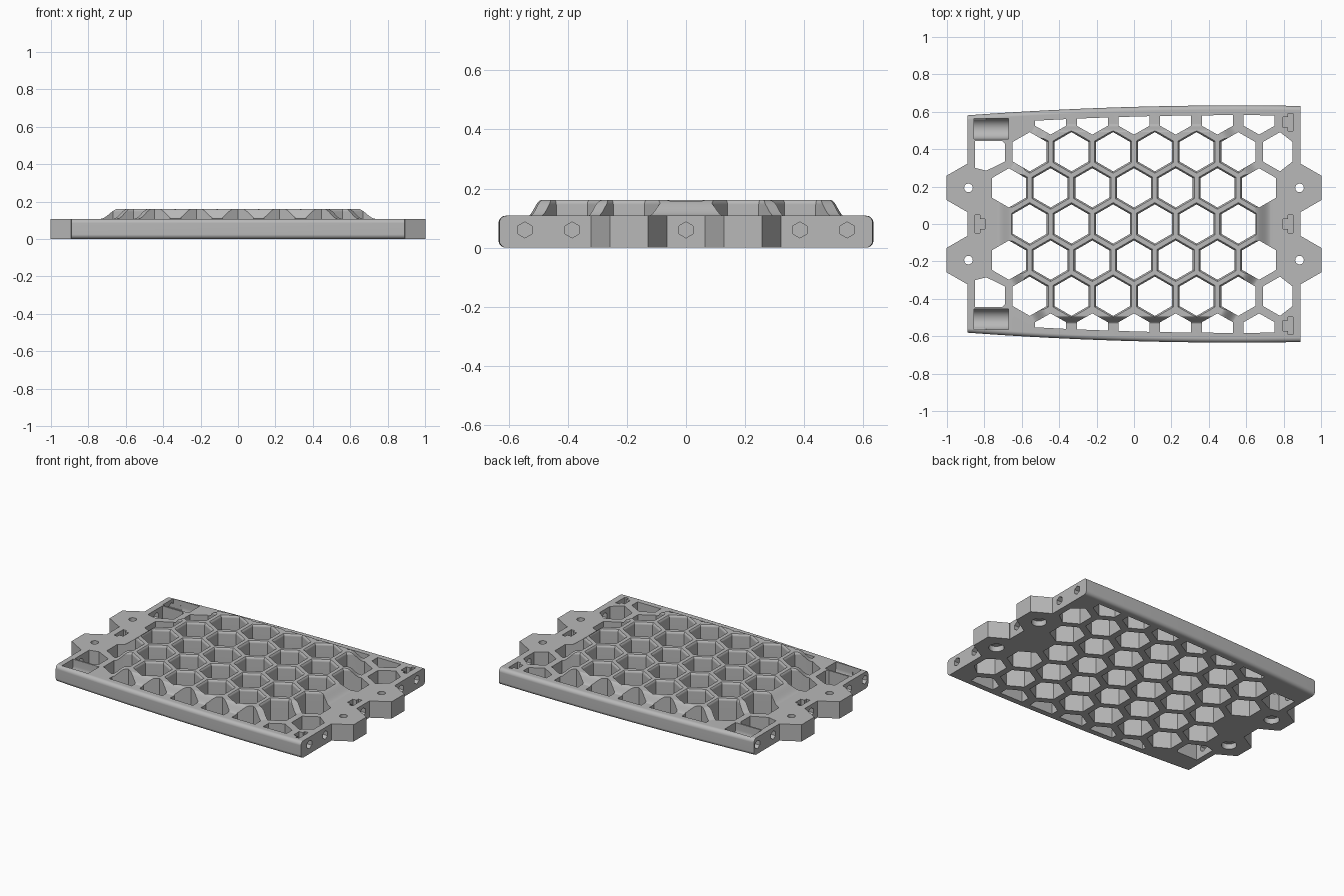
import bpy, bmesh, math

if "Cube" in bpy.data.objects:
    bpy.data.objects.remove(bpy.data.objects["Cube"])

P = 0.223                      # honeycomb pitch
ROW = P * math.sqrt(3) / 2     # row spacing
TOP, PEAK = 0.108, 0.162       # plate and raised-field heights

grey = bpy.data.materials.new("grey_plastic")
grey.diffuse_color = (0.48, 0.48, 0.48, 1)
grey.use_nodes = True
grey.node_tree.nodes["Principled BSDF"].inputs["Base Color"].default_value = grey.diffuse_color


def loft(bm, rings):
    """Closed solid through rings that share one point count."""
    vs = [[bm.verts.new(p) for p in r] for r in rings]
    n = len(vs[0])
    for a, b in zip(vs, vs[1:]):
        for i in range(n):
            j = (i + 1) % n
            bm.faces.new((a[i], a[j], b[j], b[i]))
    bm.faces.new(vs[0][::-1])
    bm.faces.new(vs[-1])


def prism(bm, pts, z0, z1):
    loft(bm, [[(x, y, z) for x, y in pts] for z in (z0, z1)])


def ngon(cx, cy, r, n=6):
    return [(cx + r * math.sin(2 * math.pi * i / n),
             cy + r * math.cos(2 * math.pi * i / n)) for i in range(n)]


def finish(bm, name):
    bmesh.ops.recalc_face_normals(bm, faces=bm.faces)
    me = bpy.data.meshes.new(name)
    bm.to_mesh(me)
    bm.free()
    me.materials.append(grey)
    ob = bpy.data.objects.new(name, me)
    bpy.context.collection.objects.link(ob)
    return ob


def combine(base, other, op):
    m = base.modifiers.new("cut", 'BOOLEAN')
    m.operation, m.object, m.solver = op, other, 'EXACT'
    bpy.context.view_layer.objects.active = base
    bpy.ops.object.modifier_apply(modifier=m.name)
    bpy.data.objects.remove(other)


def half_width(x):
    """Bowed long edge of the plate."""
    return 0.634 - 0.0255 * ((x - 0.55) / 1.0) ** 2


# Plate: rounded section swept along x
def section(x):
    w, r, pts = half_width(x), 0.024, []
    for sy, sz, a0 in ((1, 1, 0), (-1, 1, 90), (-1, -1, 180), (1, -1, 270)):
        for k in range(6):
            a = math.radians(a0 + 18 * k)
            pts.append((x, sy * (w - r) + r * math.cos(a),
                        (TOP - r if sz > 0 else r) + r * math.sin(a)))
    return pts


bm = bmesh.new()
loft(bm, [section(-0.89 + 1.78 * i / 20) for i in range(21)])
plate = finish(bm, "honeycomb_plate")

# Raised field: octagon outline with an S-curve slope
def outline(t):
    X, Y, c = 0.64 + 0.095 * t, 0.49 + 0.045 * t, 0.64 + 0.085 * t
    y1, x1 = (c - 0.866 * X) / 0.5, (c - 0.5 * Y) / 0.866
    return [(X, -y1), (X, y1), (x1, Y), (-x1, Y),
            (-X, y1), (-X, -y1), (-x1, -Y), (x1, -Y)]


bm = bmesh.new()
rings = [[(x, y, 0.05) for x, y in outline(1)]]
for i in range(9):
    u = i / 8
    z = TOP - 0.0005 + (PEAK - TOP) * u * u * (3 - 2 * u)
    rings.append([(x, y, z) for x, y in outline(1 - u)])
loft(bm, rings)
combine(plate, finish(bm, "raised_field"), 'UNION')

# Hexagonal end tabs
bm = bmesh.new()
for sx in (-1, 1):
    for sy in (-1, 1):
        prism(bm, ngon(sx * 4 * P, sy * ROW, P / math.sqrt(3)), 0, TOP)
combine(plate, finish(bm, "end_tabs"), 'UNION')

# Honeycomb openings, softened at the raised rim
bm = bmesh.new()


def cell(cx, cy):
    loft(bm, [[(x, y, z) for x, y in ngon(cx, cy, r)] for r, z in
              ((0.105, -0.05), (0.105, 0.146), (0.108, 0.155), (0.117, 0.164), (0.117, 0.2))])


for s in (-1, 1):
    for k in range(-3, 4):
        cell(k * P, s * ROW)
    for k in range(-3, 3):
        cell((k + 0.5) * P, s * 2 * ROW)
    # clipped cells by the end rails
    for sx, ymax in ((1, 0.6), (-1, 0.445)):
        pts = [(sx * min(sx * x, 0.848), s * min(s * y, ymax))
               for x, y in ngon(sx * 3.5 * P, s * 2 * ROW, 0.105)]
        if sx < 0:
            h, yc = 0.0525, 2 * ROW
            pts = [(-0.85, s * 0.30), (-0.79, s * 0.285), (-0.69, s * (yc - h)),
                   (-0.69, s * 0.43), (-0.705, s * 0.445), (-0.85, s * 0.445)]
        prism(bm, pts, -0.05, 0.2)
    # half cells along the bowed edges
    for k in range(-2, 4):
        cx, w = k * P, 0.083
        pts = [(cx, s * 0.478), (cx + w, s * 0.525),
               (cx + w, s * (half_width(cx + w) - 0.052)),
               (cx - w, s * (half_width(cx - w) - 0.052)), (cx - w, s * 0.525)]
        prism(bm, pts, -0.05, 0.2)
for k in range(-3, 3):
    cell((k + 0.5) * P, 0)
combine(plate, finish(bm, "cell_cutter"), 'DIFFERENCE')

# Screw holes in the tabs with counterbores beneath
bm = bmesh.new()
for sx in (-1, 1):
    for sy in (-1, 1):
        loft(bm, [[(x, y, z) for x, y in ngon(sx * 0.885, sy * ROW, r, 24)] for r, z in
                  ((0.045, -0.02), (0.045, 0.035), (0.023, 0.0351), (0.023, 0.15))])
combine(plate, finish(bm, "screw_cutter"), 'DIFFERENCE')

# Nut slots near the ends
bm = bmesh.new()
for sx, y in ((1, 0), (1, 0.545), (1, -0.545), (-1, 0)):
    t = [(0.797, -0.028), (0.824, -0.028), (0.824, -0.047), (0.849, -0.047),
         (0.849, 0.047), (0.824, 0.047), (0.824, 0.028), (0.797, 0.028)]
    prism(bm, [(sx * a, y + b) for a, b in t], 0.018, 0.15)
# Round-bottomed corner pockets
for s in (-1, 1):
    arc = [(s * 0.51 + 0.055 * math.cos(math.pi * (1 + i / 12)),
            0.066 + 0.055 * math.sin(math.pi * (1 + i / 12))) for i in range(13)]
    prof = arc + [(s * 0.51 + 0.055, 0.15), (s * 0.51 - 0.055, 0.15)]
    loft(bm, [[(x, y, z) for y, z in prof] for x in (-0.856, -0.67)])
combine(plate, finish(bm, "pocket_cutter"), 'DIFFERENCE')

# Hexagonal bores through both end faces
bm = bmesh.new()
for sx in (-1, 1):
    for y in (-0.545, -0.385, 0, 0.385, 0.545):
        loft(bm, [[(sx * x, a, b) for a, b in ngon(y, 0.06, 0.027)] for x in (0.79, 1.05)])
combine(plate, finish(bm, "bore_cutter"), 'DIFFERENCE')

# Smooth slopes, crisp edges
plate.select_set(True)
bpy.context.view_layer.objects.active = plate
bpy.ops.object.shade_smooth_by_angle(angle=math.radians(30))
wn = plate.modifiers.new("flat_faces", 'WEIGHTED_NORMAL')
wn.keep_sharp = True
